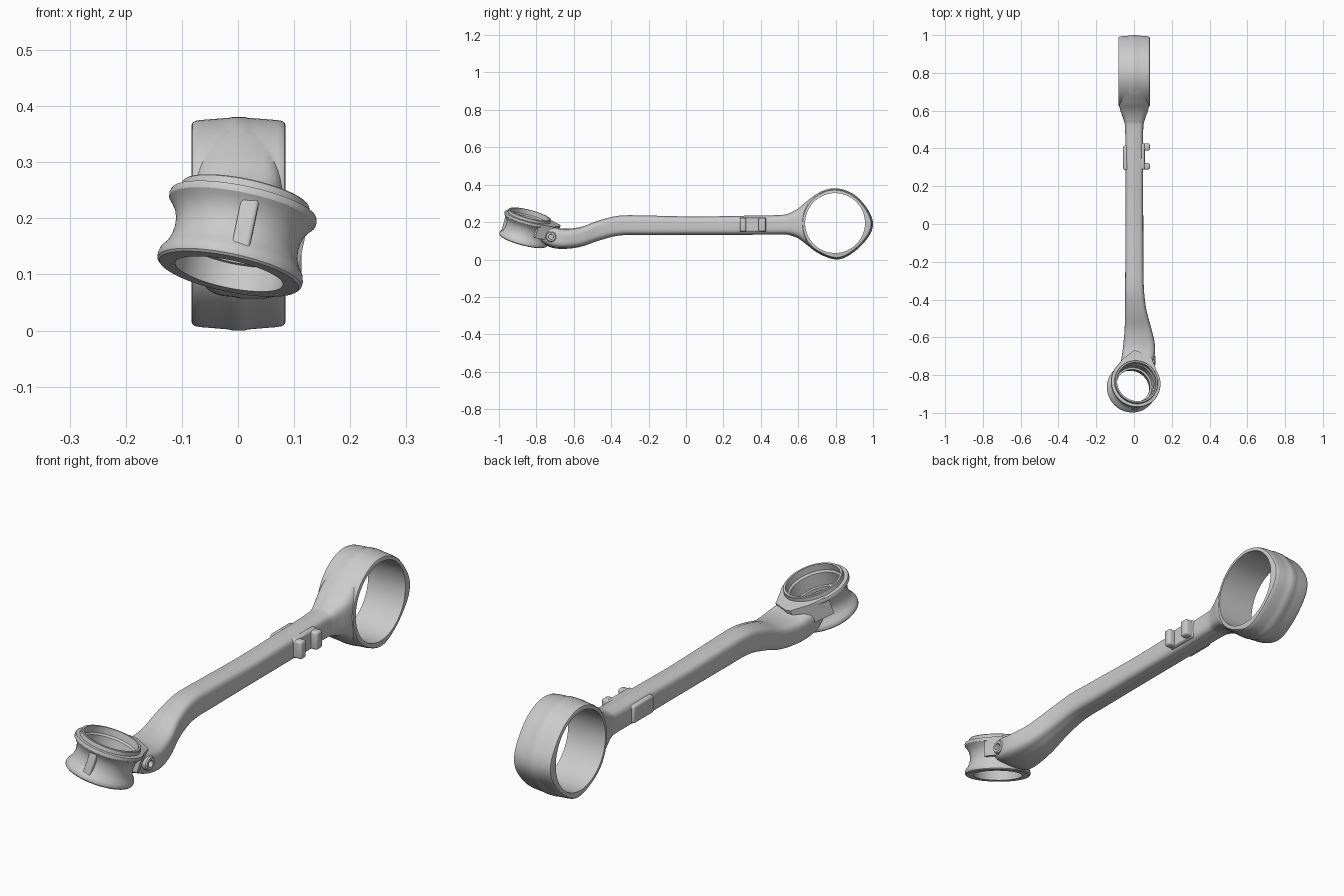
import bpy, bmesh, math
from mathutils import Matrix, Vector

if "Cube" in bpy.data.objects:
    bpy.data.objects.remove(bpy.data.objects["Cube"])


def new_object(name, bm):
    bmesh.ops.recalc_face_normals(bm, faces=bm.faces[:])
    me = bpy.data.meshes.new(name)
    bm.to_mesh(me)
    bm.free()
    ob = bpy.data.objects.new(name, me)
    bpy.context.collection.objects.link(ob)
    return ob


def skin(name, rings):
    """Bridge equal-sized rings of points and cap both ends."""
    bm = bmesh.new()
    vs = [[bm.verts.new(p) for p in ring] for ring in rings]
    n = len(vs[0])
    for a, b in zip(vs, vs[1:]):
        for i in range(n):
            j = (i + 1) % n
            bm.faces.new((a[i], a[j], b[j], b[i]))
    bm.faces.new(vs[0][::-1])
    bm.faces.new(vs[-1])
    return new_object(name, bm)


def lathe(name, profile, frame, bulge=lambda t: 1.0, n=96):
    """Spin (radius, height) points around the frame's z axis."""
    angles = [2 * math.pi * i / n for i in range(n)]
    return skin(name, [[frame @ Vector((r * bulge(t) * math.cos(t), r * bulge(t) * math.sin(t), h))
                        for t in angles] for r, h in profile])


def block(name, lo, hi, bevel, frame=Matrix()):
    bm = bmesh.new()
    bmesh.ops.create_cube(bm, size=1)
    for v in bm.verts:
        v.co = Vector([(l + h) / 2 + c * (h - l) for l, h, c in zip(lo, hi, v.co)])
    bmesh.ops.bevel(bm, geom=bm.edges[:], offset=bevel, segments=3, profile=0.5, affect='EDGES')
    bm.transform(frame)
    return new_object(name, bm)


def combine(body, tool, operation):
    m = body.modifiers.new("join", 'BOOLEAN')
    m.operation, m.object, m.solver = operation, tool, 'EXACT'
    bpy.context.view_layer.objects.active = body
    bpy.ops.object.modifier_apply(modifier=m.name)
    bpy.data.objects.remove(tool, do_unlink=True)


def spline(pts, steps):
    """Catmull-Rom through tuples of any length."""
    out = []
    for i in range(len(pts) - 1):
        p0, p1, p2, p3 = (pts[max(0, min(len(pts) - 1, i + k))] for k in (-1, 0, 1, 2))
        for s in range(steps):
            t = s / steps
            out.append(tuple(b + 0.5 * t * (c - a + t * (2 * a - 5 * b + 4 * c - d + t * (3 * (b - c) + d - a)))
                             for a, b, c, d in zip(p0, p1, p2, p3)))
    return out + [pts[-1]]


# Arm: stations of y, x centre, z centre, half width, half height
stations = [(-0.78, 0.0, 0.145, 0.080, 0.050), (-0.72, 0.018, 0.122, 0.086, 0.058),
            (-0.65, 0.027, 0.111, 0.085, 0.054), (-0.56, 0.022, 0.122, 0.072, 0.053),
            (-0.46, 0.010, 0.157, 0.057, 0.054), (-0.35, 0.003, 0.182, 0.050, 0.053),
            (-0.20, 0.002, 0.183, 0.048, 0.052), (0.05, 0.002, 0.181, 0.047, 0.049),
            (0.30, 0.002, 0.183, 0.047, 0.051), (0.50, 0.001, 0.186, 0.048, 0.052),
            (0.55, 0.001, 0.189, 0.056, 0.058), (0.60, 0.001, 0.193, 0.073, 0.080),
            (0.64, 0.001, 0.195, 0.081, 0.112), (0.69, 0.001, 0.195, 0.081, 0.150),
            (0.72, 0.001, 0.195, 0.080, 0.165)]


def section(y, cx, cz, hw, hh):
    ring = []
    for i in range(56):
        t = 2 * math.pi * (i + 0.5) / 56
        c, s = math.cos(t), math.sin(t)
        x = math.copysign(abs(c) ** 0.5, c) * hw
        z = math.copysign(abs(s) ** 0.55, s) * (hh - 0.003)
        if abs(x) < 0.25 * hw:          # raised parting strip
            z += math.copysign(0.003, s)
        ring.append((cx + x, y, cz + z))
    return ring


body = skin("link_body", [section(*s) for s in spline(stations, 6)])

# Large eye: axis along x, slightly crowned, with local pads on its rim
big = Matrix(((0, 0, 1, 0.001), (1, 0, 0, 0.797), (0, 1, 0, 0.195), (0, 0, 0, 1)))


def big_bulge(t):
    extra = 0.0
    for deg, amount, width in ((-3, 0.020, 24), (95, 0.003, 22), (-85, 0.012, 20), (-140, 0.003, 20)):
        d = (math.degrees(t) - deg + 180) % 360 - 180
        extra += amount * math.exp(-(d / width) ** 2)
    return 1 + extra / 0.182


half = [(0.168, 0.084), (0.173, 0.082), (0.176, 0.077), (0.1775, 0.068), (0.180, 0.035), (0.1815, 0.016), (0.183, 0.012)]
profile = [(r, -h) for r, h in half] + half[::-1]
combine(body, lathe("large_eye", profile, big, big_bulge), 'UNION')

# Small eye: tilted spool with waist, top flange and collar
axis = Vector((0.20, 0.25, 0.947)).normalized()
ax = (Vector((1, 0, 0)) - axis * axis.x).normalized()
ay = axis.cross(ax)
small = Matrix((ax, ay, axis)).transposed().to_4x4()
small.translation = (-0.016, -0.872, 0.101)
spool = [(0.127, 0.0), (0.131, 0.004), (0.132, 0.012), (0.129, 0.022), (0.120, 0.034), (0.114, 0.050),
         (0.112, 0.066), (0.113, 0.082), (0.118, 0.098), (0.127, 0.111), (0.133, 0.118), (0.134, 0.125),
         (0.132, 0.131), (0.117, 0.133), (0.116, 0.147), (0.114, 0.149)]
combine(body, lathe("small_eye", spool, small), 'UNION')

# Pointed flange that ties the small eye to the arm
tip = [(-0.112, 0.065), (-0.072, 0.125), (-0.012, 0.174), (0.008, 0.174), (0.085, 0.138), (0.116, 0.060), (0.0, -0.02)]
combine(body, skin("flange_tip", [[small @ Vector((x, y, h)) for x, y in tip] for h in (0.055, 0.1315)]), 'UNION')

# Rib across the front of the spool waist
combine(body, block("front_rib", (0.0, -0.124, 0.012), (0.032, -0.09, 0.121), 0.006, small), 'UNION')

# Side lugs and pads on the arm
for name, lo, hi in (("right_pad", (0.02, 0.288, 0.147), (0.057, 0.428, 0.226)),
                     ("left_pad", (-0.057, 0.285, 0.150), (-0.02, 0.415, 0.222)),
                     ("rear_lug", (0.03, 0.388, 0.150), (0.084, 0.426, 0.222)),
                     ("front_lug", (0.03, 0.288, 0.150), (0.084, 0.322, 0.222))):
    combine(body, block(name, lo, hi, 0.009), 'UNION')

# Small drilled boss beside the neck
boss = Matrix(((0, 0, 1, 0.05), (1, 0, 0, -0.722), (0, 1, 0, 0.122), (0, 0, 0, 1)))
combine(body, lathe("boss", [(0.030, 0.0), (0.028, 0.058), (0.024, 0.063)], boss, n=32), 'UNION')
combine(body, lathe("boss_hole", [(0.013, 0.045), (0.015, 0.08)], boss, n=24), 'DIFFERENCE')

# Bores through both eyes
combine(body, lathe("large_bore", [(0.160, -0.12), (0.160, 0.12)], big), 'DIFFERENCE')
stepped = [(0.098, -0.06), (0.098, 0.045), (0.090, 0.046), (0.090, 0.060), (0.100, 0.061), (0.100, 0.115),
           (0.106, 0.122), (0.106, 0.25)]
combine(body, lathe("small_bore", stepped, small), 'DIFFERENCE')

bpy.ops.object.select_all(action='DESELECT')
body.select_set(True)
bpy.context.view_layer.objects.active = body
bpy.ops.object.shade_smooth_by_angle(angle=math.radians(32))
